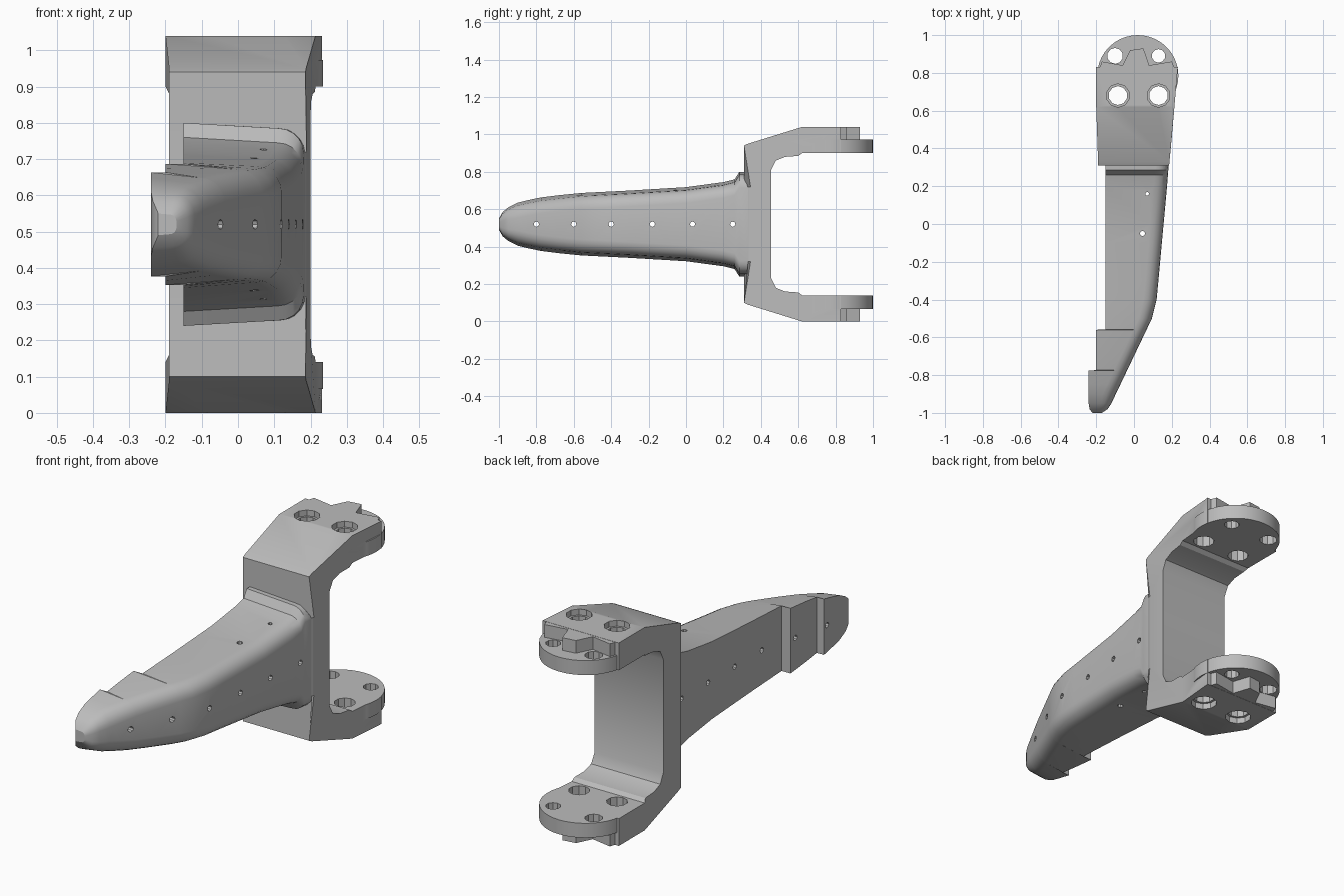
import bpy, bmesh, math
from mathutils import Matrix, Vector

cube = bpy.data.objects.get("Cube")
if cube:
    bpy.data.objects.remove(cube, do_unlink=True)

MID = 0.52  # height of the mirror plane

grey = bpy.data.materials.new("plain grey")
grey.use_nodes = True
grey.diffuse_color = (0.5, 0.5, 0.5, 1)
grey.node_tree.nodes["Principled BSDF"].inputs["Base Color"].default_value = (0.5, 0.5, 0.5, 1)


def finish(name, bm):
    bmesh.ops.recalc_face_normals(bm, faces=bm.faces[:])
    mesh = bpy.data.meshes.new(name)
    bm.to_mesh(mesh)
    bm.free()
    mesh.materials.append(grey)
    ob = bpy.data.objects.new(name, mesh)
    bpy.context.collection.objects.link(ob)
    return ob


def lerp(table, v):
    for (a, fa), (b, fb) in zip(table, table[1:]):
        if v <= b:
            return fa + (fb - fa) * max(0, v - a) / (b - a)
    return table[-1][1]


def loft(name, rings):
    bm = bmesh.new()
    rows = [[bm.verts.new(p) for p in ring] for ring in rings]
    n = len(rows[0])
    for r, s in zip(rows, rows[1:]):
        for i in range(n):
            j = (i + 1) % n
            bm.faces.new((r[i], r[j], s[j], s[i]))
    bm.faces.new(rows[0])
    bm.faces.new(rows[-1][::-1])
    return finish(name, bm)


def cylinder(name, x, y, z, radius, depth, sides, axis="Z"):
    bm = bmesh.new()
    turn = Matrix.Rotation(math.pi / 2, 4, "Y") if axis == "X" else Matrix()
    bmesh.ops.create_cone(bm, cap_ends=True, segments=sides, radius1=radius, radius2=radius,
                          depth=depth, matrix=Matrix.Translation((x, y, z)) @ turn)
    return finish(name, bm)


def boolean(target, tool, operation):
    mod = target.modifiers.new(operation.lower(), "BOOLEAN")
    mod.object, mod.operation, mod.solver = tool, operation, "EXACT"
    apply(target)
    bpy.data.objects.remove(tool, do_unlink=True)


def apply(ob):
    bpy.ops.object.select_all(action="DESELECT")
    bpy.context.view_layer.objects.active = ob
    ob.select_set(True)
    for mod in ob.modifiers[:]:
        bpy.ops.object.modifier_apply(modifier=mod.name)


# Tapered arm: flat stepped side, rounded far side
HEIGHT = [(-1, 0.03), (-0.98, 0.065), (-0.95, 0.09), (-0.9, 0.115), (-0.8, 0.14), (-0.6, 0.165),
          (-0.3, 0.18), (0, 0.198), (0.2, 0.225), (0.26, 0.24), (0.285, 0.28), (0.4, 0.28)]
RIGHT = [(-1, -0.17), (-0.98, -0.14), (-0.95, -0.12), (-0.5, 0.095), (-0.4, 0.12), (0.2, 0.175), (0.4, 0.19)]


def arm_section(y, left):
    h, right = lerp(HEIGHT, y), lerp(RIGHT, y)
    r = min(0.07, h * 0.6, (right - left) * 0.5)
    drop = min(0.015, h * 0.1)
    top = [(left, h)]
    for k in range(6):
        a = math.pi / 2 * (1 - k / 5)
        top.append((right - r + r * math.cos(a), h - drop - r + r * math.sin(a)))
    outline = top + [(x, -z) for x, z in reversed(top)]
    return [(x, y, MID + z) for x, z in outline]


stations = [(-1, -0.22), (-0.98, -0.235)]
stations += [(y, -0.24) for y in (-0.95, -0.9, -0.85, -0.775)]
stations += [(y, -0.2) for y in (-0.774, -0.68, -0.56)]
stations += [(y, -0.15) for y in (-0.559, -0.5, -0.4, -0.3, -0.1, 0, 0.2, 0.26, 0.285, 0.4)]
arm = loft("tapered_arm", [arm_section(y, left) for y, left in stations])

# C-shaped yoke: half profile (y, height above middle) mirrored, widening to the back
half = [(0.31, 0.2), (0.31, 0.42), (0.33, 0.43), (0.62, 0.52), (0.83, 0.52), (0.83, 0.38),
        (0.62, 0.38), (0.6, 0.365), (0.53, 0.36), (0.48, 0.34), (0.455, 0.29)]
profile = half + [(y, -z) for y, z in reversed(half)]
WIDE = [(0.3, 0.185), (0.46, 0.2), (0.83, 0.232)]
sides = []
for side in (-1, 1):
    sides.append([(-0.19 - 0.01 * (y > 0.6) if side < 0 else lerp(WIDE, y), y, MID + z) for y, z in profile])
yoke = loft("yoke", sides)

# Soften the yoke's edges on the rounded side
bm = bmesh.new()
bm.from_mesh(yoke.data)
soft = [e for e in bm.edges if all(v.co.x > 0 and v.co.y < 0.56 for v in e.verts)
        and abs(e.verts[0].co.z - e.verts[1].co.z) > 0.3]
bmesh.ops.bevel(bm, geom=soft, offset=0.035, segments=4, affect="EDGES", profile=0.5)
bm.to_mesh(yoke.data)
bm.free()

# Round mounting pads with a raised wedge between the rear holes
for sign in (1, -1):
    pad = cylinder("pad", 0.02, 0.785, MID + sign * 0.417, 0.215, 0.074, 40)
    boolean(yoke, pad, "UNION")
    wedge = [(-0.19, 0.8), (0.225, 0.8), (0.2, 0.86), (0.08, 0.84), (0.05, 0.93), (-0.02, 0.92),
             (-0.06, 0.84), (-0.17, 0.86)]
    ridge = loft("ridge", [[(x, y, MID + sign * z) for x, y in wedge] for z in (0.4, 0.519)])
    boolean(yoke, ridge, "UNION")

# Mounting holes through both pads
for x, y, r in ((-0.085, 0.68, 0.05), (0.13, 0.68, 0.05), (-0.1, 0.89, 0.042), (0.13, 0.89, 0.036)):
    boolean(yoke, cylinder("hole", x, y, MID, r, 1.4, 10), "DIFFERENCE")
# Wider, shallow seats around the front holes
for x in (-0.085, 0.13):
    for sign in (1, -1):
        boolean(yoke, cylinder("seat", x, 0.68, MID + sign * 0.53, 0.062, 0.08, 10), "DIFFERENCE")

# One solid body from arm and yoke
boolean(arm, yoke, "UNION")
body = arm
body.name = "bracket_body"

# Small pin holes across and down through the arm
for y in (-0.8, -0.6, -0.4, -0.18, 0.035, 0.25):
    boolean(body, cylinder("pin", 0, y, MID, 0.014, 1, 8, "X"), "DIFFERENCE")
for x, y, r in ((0.07, 0.16, 0.01), (0.045, -0.05, 0.014)):
    boolean(body, cylinder("pin", x, y, MID, r, 0.6, 8), "DIFFERENCE")

bpy.ops.object.select_all(action="DESELECT")
bpy.context.view_layer.objects.active = body
body.select_set(True)
bpy.ops.object.shade_smooth_by_angle(angle=math.radians(30))
